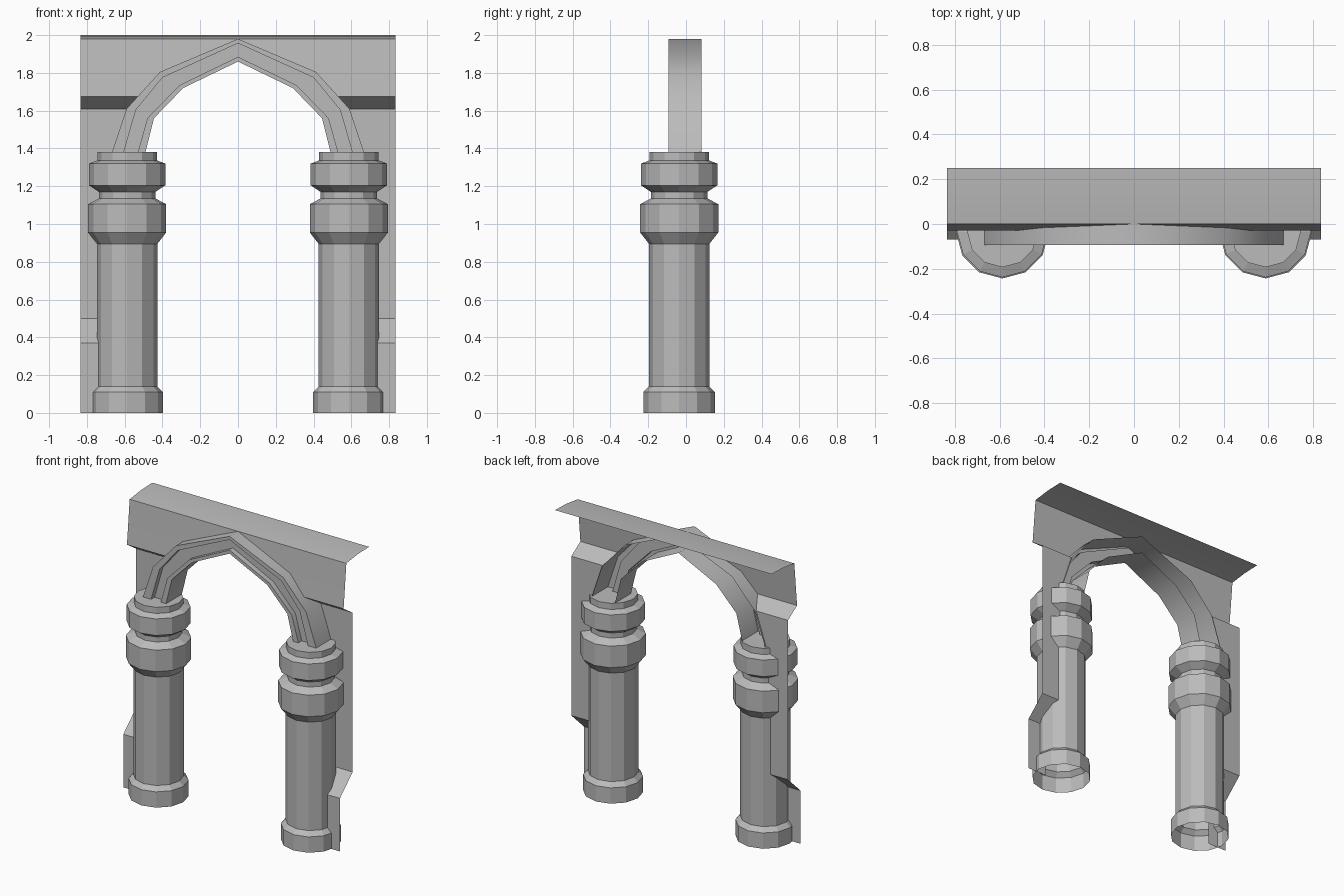
import bpy, bmesh, math

cube = bpy.data.objects.get("Cube")
if cube:
    bpy.data.objects.remove(cube, do_unlink=True)

stone = bpy.data.materials.new("grey stone")
stone.use_nodes = True
grey = (0.5, 0.5, 0.5, 1)
stone.diffuse_color = grey
stone.node_tree.nodes["Principled BSDF"].inputs["Base Color"].default_value = grey


def sheet(name, rows, closed=False, cap=False, mirror=False, smooth=0):
    """Skin a grid of point rows; neighbouring rows are joined by quads."""
    bm = bmesh.new()
    grid = [[bm.verts.new(p) for p in row] for row in rows]
    count = len(grid[0])
    for a, b in zip(grid, grid[1:]):
        for i in range(count if closed else count - 1):
            j = (i + 1) % count
            bm.faces.new((a[i], a[j], b[j], b[i]))
    if cap:
        bm.faces.new(grid[-1])
    bmesh.ops.remove_doubles(bm, verts=bm.verts, dist=0.0005)
    mesh = bpy.data.meshes.new(name)
    bm.to_mesh(mesh)
    bm.free()
    mesh.materials.append(stone)
    obj = bpy.data.objects.new(name, mesh)
    bpy.context.collection.objects.link(obj)
    if mirror:
        mod = obj.modifiers.new("mirror", 'MIRROR')
        mod.merge_threshold = 0.001
    if smooth:
        bpy.ops.object.select_all(action='DESELECT')
        obj.select_set(True)
        bpy.context.view_layer.objects.active = obj
        bpy.ops.object.shade_smooth_by_angle(angle=math.radians(smooth))
    return obj


# Pillars: turned profile (radius, height), open below and capped on top
SIDES = 12
profile = [(.19, 0), (.19, .11), (.16, .14), (.16, .895), (.207, .955),
           (.207, 1.105), (.15, 1.135), (.15, 1.17), (.202, 1.205),
           (.202, 1.32), (.157, 1.337), (.157, 1.38)]
for side, name in ((1, "left_pillar"), (-1, "right_pillar")):
    rings = []
    for r, z in profile:
        angles = [math.tau * i / SIDES for i in range(SIDES)]
        rings.append([(side * .587 + r * math.cos(a), -.036 + r * math.sin(a), z)
                      for a in angles])
    sheet(name, rings, closed=True, cap=True)

# Arch: four nested curves (x, z) joined into a grooved moulding open at the back
outer = [(.667, 1.38), (.59, 1.61), (.413, 1.805), (0, 1.98)]
outer_lip = [(.605, 1.38), (.54, 1.605), (.4, 1.775), (0, 1.957)]
inner_lip = [(.53, 1.38), (.48, 1.56), (.31, 1.735), (0, 1.885)]
inner = [(.49, 1.38), (.445, 1.56), (.29, 1.72), (0, 1.86)]
FRONT, GROOVE, BACK = -.093, -.055, .082
section = [(outer, BACK), (outer, FRONT), (outer_lip, FRONT), (outer_lip, GROOVE),
           (inner_lip, GROOVE), (inner_lip, FRONT), (inner, FRONT), (inner, BACK)]
sheet("arch", [[(x, y, z) for x, z in curve] for curve, y in section],
      mirror=True, smooth=35)

# Wall: thin folded sheet whose inner edge follows the arch (height, depth, inner x)
wall = [(0, -.07, .69), (.37, -.07, .69), (.5, .07, .69), (1.38, .07, .667),
        (1.61, .07, .59), (1.675, -.03, .531), (1.805, -.017, .413), (1.98, 0, 0)]
sheet("wall", [[(x, y, z), (.835, y, z)] for z, y, x in wall], mirror=True)

# Cornice: shallow strip leaning back from the wall top
cornice = [(1.98, 0), (1.996, .125), (2, .25)]
sheet("cornice", [[(-.835, y, z), (.835, y, z)] for z, y in cornice], smooth=35)
